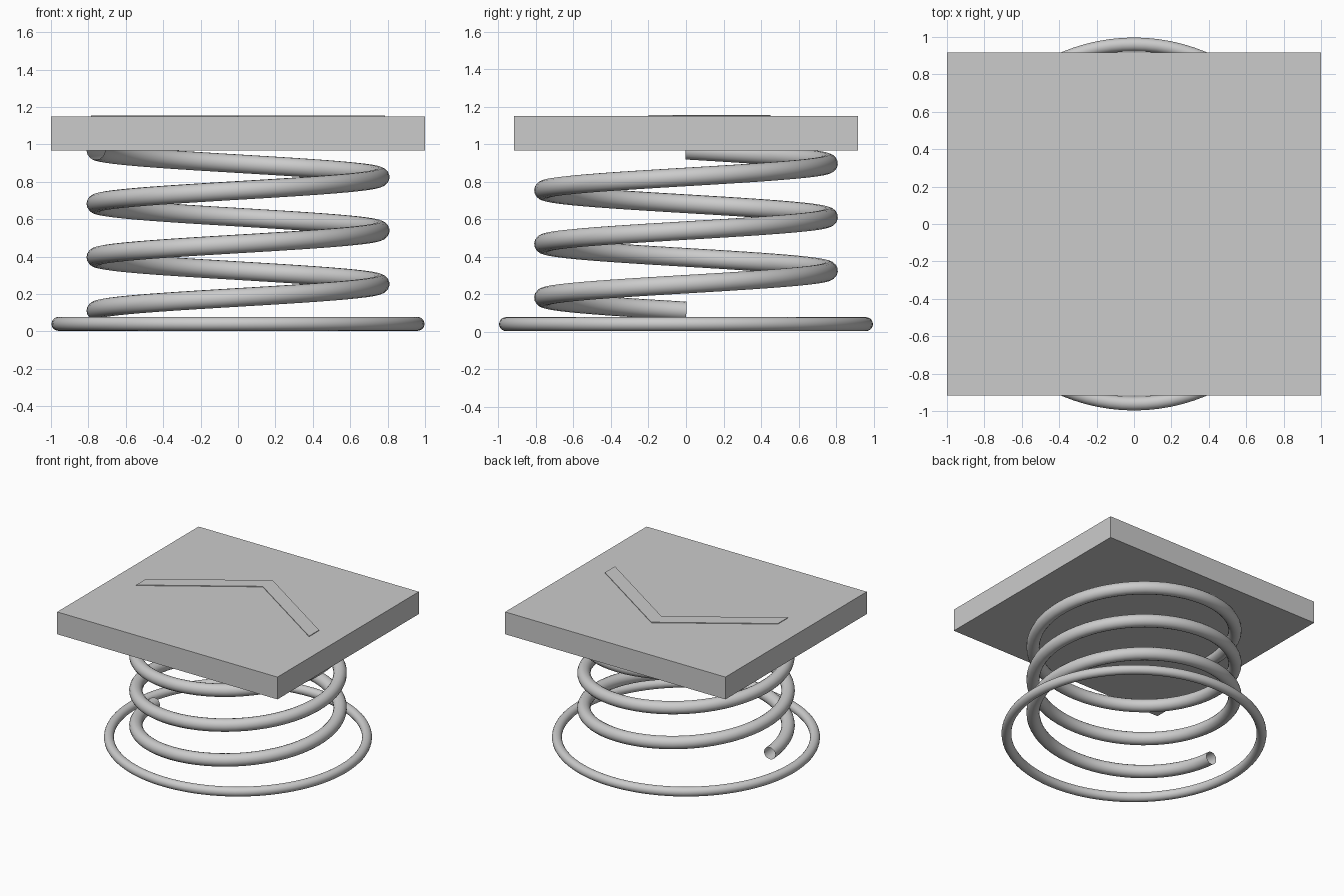
import bpy, bmesh
from math import pi, cos, sin

if "Cube" in bpy.data.objects:
    bpy.data.objects.remove(bpy.data.objects["Cube"])


def prism(name, outline, z0, z1):
    """Flat outline extruded straight up."""
    bm = bmesh.new()
    face = bm.faces.new([bm.verts.new((x, y, z0)) for x, y in outline])
    up = bmesh.ops.extrude_face_region(bm, geom=[face])["geom"]
    for v in up:
        if isinstance(v, bmesh.types.BMVert):
            v.co.z = z1
    bmesh.ops.recalc_face_normals(bm, faces=bm.faces)
    mesh = bpy.data.meshes.new(name)
    bm.to_mesh(mesh)
    bm.free()
    ob = bpy.data.objects.new(name, mesh)
    bpy.context.collection.objects.link(ob)
    return ob


# Base ring
bpy.ops.mesh.primitive_torus_add(major_radius=0.96, minor_radius=0.037,
                                 major_segments=96, minor_segments=20,
                                 location=(0, 0, 0.04))
bpy.context.object.name = "base_ring"
bpy.ops.object.shade_smooth()

# Coil spring: three turns of open-ended tube, starting at -x
TURNS, STEPS, RADIUS, PITCH = 3, 64, 0.76, 0.286
curve = bpy.data.curves.new("coil_spring", "CURVE")
curve.dimensions = "3D"
curve.bevel_depth = 0.05
curve.bevel_resolution = 6
curve.use_fill_caps = False
spline = curve.splines.new("POLY")
spline.points.add(TURNS * STEPS)
for i, p in enumerate(spline.points):
    t = i / STEPS
    a = pi + 2 * pi * t
    p.co = (RADIUS * cos(a), RADIUS * sin(a), 0.11 + PITCH * t, 1)
coil = bpy.data.objects.new("coil_spring", curve)
bpy.context.collection.objects.link(coil)
bpy.ops.object.select_all(action="DESELECT")
coil.select_set(True)
bpy.context.view_layer.objects.active = coil
bpy.ops.object.convert(target="MESH")
bpy.ops.object.shade_smooth()

# Top plate
W, D = 1.0, 0.917
prism("top_plate", [(-W, -D), (W, -D), (W, D), (-W, D)], 0.967, 1.15)

# Slightly raised chevron on the plate
prism("chevron_marking", [(-0.785, -0.2), (0, 0.32), (0.785, -0.2),
                          (0.785, -0.07), (0, 0.45), (-0.785, -0.07)],
      1.14, 1.155)
